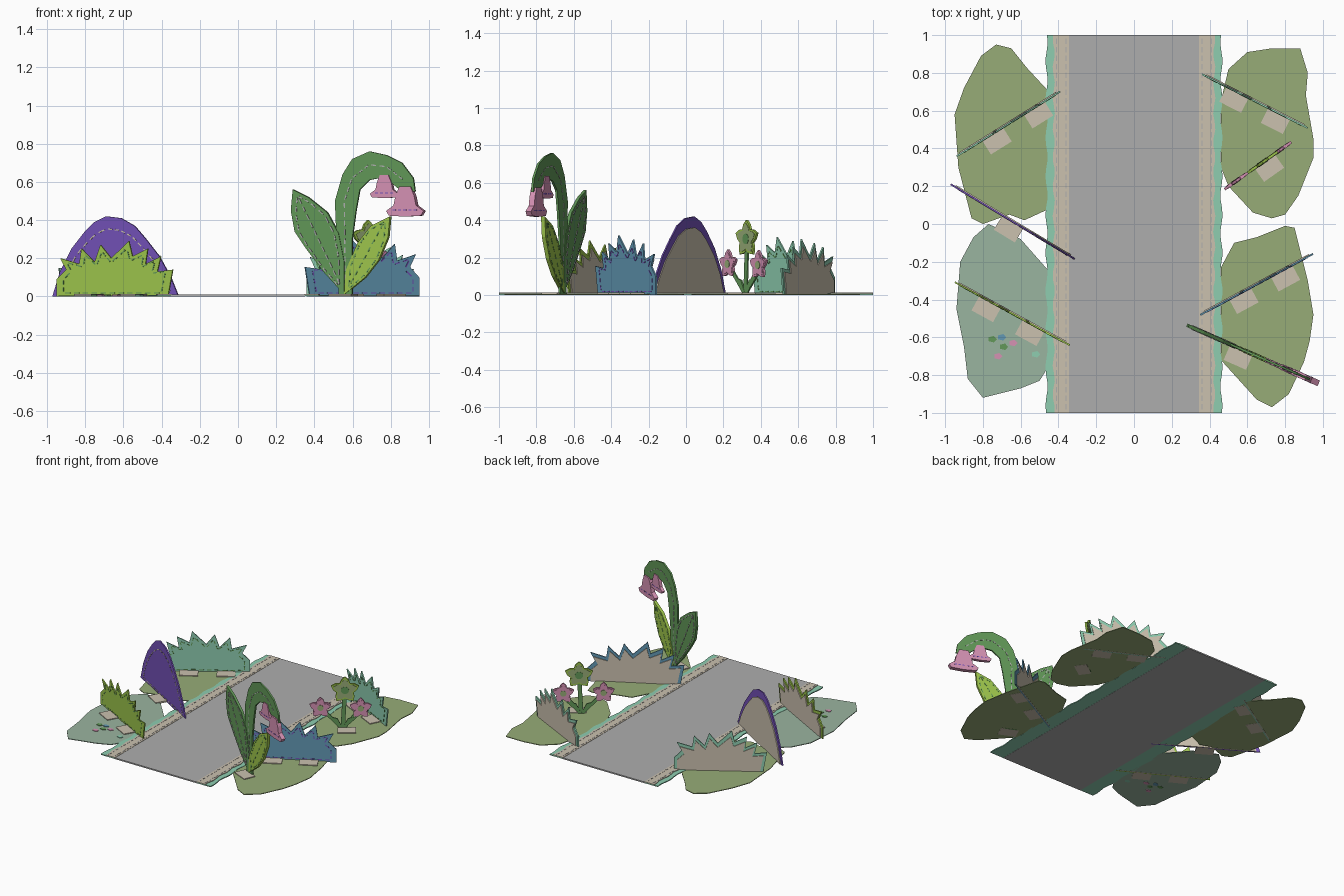
import bpy
import bmesh
import math
from mathutils import Vector

cube = bpy.data.objects.get("Cube")
if cube:
    bpy.data.objects.remove(cube, do_unlink=True)


def material(name, *srgb):
    linear = [((c / 255 + 0.055) / 1.055) ** 2.4 for c in srgb] + [1.0]
    mat = bpy.data.materials.new(name)
    mat.use_nodes = True
    mat.diffuse_color = linear
    mat.node_tree.nodes["Principled BSDF"].inputs["Base Color"].default_value = linear
    return mat


GREY = material("road grey", 174, 174, 174)
TAN = material("cardboard tan", 203, 193, 175)
MINT = material("mint felt", 142, 205, 176)
OLIVE = material("olive felt", 151, 172, 119)
SAGE = material("sage felt", 154, 181, 160)
PURPLE = material("purple felt", 117, 82, 186)
LIME = material("lime felt", 158, 198, 76)
BLUE = material("blue felt", 98, 152, 180)
LEAF = material("leaf green felt", 98, 152, 88)
PINK = material("pink felt", 214, 146, 180)


# Frames map flat pattern coordinates and a layer depth into space
def ground(x, y, depth):
    return Vector((x, y, depth))


class Stand:
    """Upright plane through two ground points; patterns use x and z."""

    def __init__(self, start, end):
        self.a, self.b = Vector(start), Vector(end)
        self.dir = (self.b - self.a).normalized()
        self.front = Vector((self.dir.y, -self.dir.x))

    def __call__(self, x, z, depth):
        t = (x - self.a.x) / (self.b.x - self.a.x)
        p = self.a.lerp(self.b, t) + self.front * depth
        return Vector((p.x, p.y, z))


def finish(name, bm, mat):
    bmesh.ops.recalc_face_normals(bm, faces=bm.faces)
    mesh = bpy.data.meshes.new(name)
    bm.to_mesh(mesh)
    bm.free()
    mesh.materials.append(mat)
    obj = bpy.data.objects.new(name, mesh)
    bpy.context.collection.objects.link(obj)


def add_plate(bm, pts, frame, low, high):
    a = [bm.verts.new(frame(u, v, low)) for u, v in pts]
    b = [bm.verts.new(frame(u, v, high)) for u, v in pts]
    bm.faces.new(a)
    bm.faces.new(b[::-1])
    for i in range(len(pts)):
        j = (i + 1) % len(pts)
        bm.faces.new((a[i], a[j], b[j], b[i]))


def plate(name, pts, mat, frame, low, high):
    bm = bmesh.new()
    add_plate(bm, pts, frame, low, high)
    finish(name, bm, mat)


def scaled(pts, su, sv, centre=None):
    cu = sum(p[0] for p in pts) / len(pts)
    cv = sum(p[1] for p in pts) / len(pts)
    cu, cv = centre or (cu, cv)
    return [(cu + (u - cu) * su, cv + (v - cv) * sv) for u, v in pts]


def stitches(name, path, mat, frame, low, high, closed=False, step=0.045):
    """Row of short thread dashes along a path."""
    bm = bmesh.new()
    pts = [Vector(p) for p in path]
    if closed:
        pts.append(pts[0])
    for p, q in zip(pts, pts[1:]):
        length = (q - p).length
        count = max(1, round(length / step))
        d = (q - p) / count
        side = Vector((-d.y, d.x)).normalized() * 0.003
        for i in range(count):
            s, e = p + d * (i + 0.2), p + d * (i + 0.8)
            add_plate(bm, [s - side, e - side, e + side, s + side], frame, low, high)
    finish(name, bm, mat)


# Road with its two layered, wavy borders
plate("road", [(-.35, -1), (.35, -1), (.35, 1), (-.35, 1)], GREY, ground, 0, .01)


def wavy(inner, outer, amp, freq, s):
    ys = [-1 + i / 24 for i in range(49)]
    edge = [(s * (outer + amp * math.sin(freq * y)), y) for y in ys]
    return [(s * inner, -1)] + edge + [(s * inner, 1)]


for side, s in (("left", 1), ("right", -1)):
    plate(side + "_felt_border", wavy(.345, .463, .006, 31, s), MINT, ground, .001, .008)
    plate(side + "_cardboard_border", wavy(.345, .425, .006, 40, s), TAN, ground, .008, .012)
    for x in (.36, .41):
        stitches(side + "_border_stitches", [(s * x, -.99), (s * x, .99)],
                 GREY, ground, .011, .0135)

# Ground mats
MATS = {
    "back_right_mat": (OLIVE, [
        (-.73, .95), (-.65, .93), (-.57, .83), (-.45, .7), (-.45, .08), (-.58, .02),
        (-.66, .05), (-.8, 0), (-.86, .03), (-.93, .3), (-.95, .58), (-.9, .72), (-.81, .89)]),
    "front_right_mat": (SAGE, [
        (-.77, 0), (-.6, -.08), (-.45, -.25), (-.45, -.75), (-.5, -.83), (-.6, -.87),
        (-.8, -.92), (-.88, -.82), (-.9, -.65), (-.94, -.45), (-.92, -.2), (-.85, -.07)]),
    "back_left_mat": (OLIVE, [
        (.46, .65), (.5, .82), (.6, .91), (.73, .93), (.88, .93), (.92, .8), (.91, .68),
        (.95, .45), (.95, .35), (.87, .15), (.8, .05), (.73, .03), (.63, .06), (.5, .2), (.46, .3)]),
    "front_left_mat": (OLIVE, [
        (.73, -.97), (.65, -.93), (.46, -.72), (.46, -.23), (.53, -.1), (.65, -.07), (.8, -.01),
        (.85, -.02), (.92, -.3), (.95, -.48), (.93, -.62), (.9, -.73), (.82, -.9)]),
}
for name, (mat, pts) in MATS.items():
    plate(name, pts, mat, ground, .001, .006)

# Small felt scraps on the front right mat
for x, y, mat in ((-.75, -.61, LEAF), (-.7, -.6, BLUE), (-.69, -.65, LEAF),
                  (-.64, -.63, PINK), (-.72, -.7, PINK), (-.52, -.69, MINT)):
    ring = [(x + .024 * math.cos(k * 1.257), y + .018 * math.sin(k * 1.257)) for k in range(5)]
    plate("felt_scrap", ring, mat, ground, 0, .01)


def tabs(frame, xs):
    """Cardboard feet folded forward on the ground."""
    for x in xs:
        base = frame(x, 0, 0).to_2d()
        along, out = frame.dir * .065, frame.front * .09
        plate("cardboard_foot", [base - along, base + along, base + along + out,
                                 base - along + out], TAN, ground, 0, .012)


def backed_panel(name, pts, mat, thread, frame, foot_xs):
    """Felt sheet on a smaller cardboard backing, with a sewn edge."""
    mid = ((pts[0][0] + pts[-1][0]) / 2, 0)
    plate(name, pts, mat, frame, -.003, .006)
    plate(name + "_backing", scaled(pts, .93, .86, mid), TAN, frame, -.009, -.003)
    seam = [(x, z + .018) for x, z in scaled(pts, .88, .8, mid)]
    stitches(name + "_stitches", seam, thread, frame, .005, .008, closed=True)
    tabs(frame, foot_xs)


# Spiky bushes share one silhouette, given as position along and height
SPIKES = [(.02, 0), (.02, .09), (.1, .14), (.05, .2), (.21, .17), (.23, .25), (.34, .18),
          (.39, .27), (.48, .2), (.63, .29), (.66, .21), (.79, .25), (.77, .17),
          (.9, .21), (.87, .13), (1, .14), (.96, 0)]


def bush(name, start, end, mat, thread, grow, flip, foot_xs):
    span = end[0] - start[0]
    pts = [(start[0] + span * (1 - t if flip else t), h * grow) for t, h in SPIKES]
    backed_panel(name, pts, mat, thread, Stand(start, end), foot_xs)


bush("back_right_bush", (-.94, .36), (-.38, .71), MINT, LEAF, 1.07, True, (-.75, -.53))
bush("back_left_bush", (.35, .8), (.92, .51), MINT, LEAF, 1.03, False, (.55, .77))
bush("blue_bush", (.35, -.48), (.96, -.15), BLUE, PURPLE, 1.1, True, (.56, .78))
bush("lime_bush", (-.96, -.3), (-.34, -.64), LIME, LEAF, 1, False, (-.76, -.53))

# Purple mound
backed_panel("purple_mound", [
    (-.97, 0), (-.93, .13), (-.87, .25), (-.8, .34), (-.75, .39), (-.69, .42), (-.61, .41),
    (-.54, .37), (-.48, .3), (-.41, .21), (-.35, .1), (-.31, 0)],
    PURPLE, TAN, Stand((-.95, .2), (-.32, -.18)), (-.64,))

# Tall drooping bellflower
tall = Stand((.29, -.54), (.97, -.84))
tabs(tall, (.57,))
stem = [(.53, 0), (.51, .5), (.55, .64), (.6, .72), (.69, .76), (.78, .74), (.86, .7),
        (.92, .62), (.93, .55), (.86, .55), (.8, .6), (.74, .62), (.69, .61), (.64, .56),
        (.62, .45), (.6, .3), (.6, 0)]
plate("tall_stem", stem, LEAF, tall, -.006, .006)
stitches("stem_stitches", [(.565, .03), (.56, .5), (.6, .62), (.69, .69), (.78, .68), (.87, .61)],
         GREY, tall, -.008, .008)
leaf_left = [(.29, .56), (.37, .52), (.47, .44), (.53, .33), (.56, .18), (.56, .01),
             (.45, .13), (.36, .25), (.3, .34), (.28, .45)]
plate("dark_leaf", leaf_left, LEAF, tall, -.009, .009)
leaf_right = [(.56, .01), (.57, .14), (.63, .28), (.7, .37), (.8, .42), (.79, .31),
              (.74, .19), (.67, .1)]
plate("lime_leaf", leaf_right, LIME, tall, -.011, .011)
for name, pts, thread, vein in (("dark_leaf", leaf_left, GREY, [(.54, .06), (.32, .52)]),
                                ("lime_leaf", leaf_right, LEAF, [(.59, .06), (.77, .39)])):
    stitches(name + "_edge", scaled(pts, .8, .86), thread, tall, -.0125, .0125, closed=True)
    stitches(name + "_vein", vein, thread, tall, -.0125, .0125)

BELL = [(-.03, 0), (-.05, -.05), (-.06, -.1), (-.1, -.13), (-.085, -.155), (0, -.16),
        (.085, -.155), (.1, -.13), (.06, -.1), (.05, -.05), (.03, 0)]
for name, cx, cz, size, d in (("small_bell", .77, .635, .75, .012), ("large_bell", .88, .575, .98, .016)):
    pts = [(cx + u * size, cz + v * size) for u, v in BELL]
    plate(name, pts, PINK, tall, -d, d)
    hem = [(cx - .07 * size, cz - .125 * size), (cx + .07 * size, cz - .125 * size)]
    stitches(name + "_hem", hem, PURPLE, tall, -d - .001, d + .001, step=.03)

# Flower cluster
bed = Stand((.5, .2), (.84, .44))
tabs(bed, (.69,))


def bloom(name, x, z, r, mat, rim, core):
    def ring(radius, lobe):
        return [(x + bed.dir.x * radius * (1 + lobe * math.cos(k * math.pi / 2)) * math.sin(k * math.pi / 10),
                 z + radius * (1 + lobe * math.cos(k * math.pi / 2)) * math.cos(k * math.pi / 10))
                for k in range(20)]
    plate(name, ring(r * .82, .24), rim, bed, -.006, .008)
    plate(name + "_petals", ring(r * .68, .24), mat, bed, -.008, .01)
    plate(name + "_centre", ring(r * .28, 0), core, bed, -.01, .012)


for name, x, z, r, mat, rim, core in (("pink_bloom_right", .54, .165, .078, PINK, PINK, OLIVE),
                                      ("pink_bloom_left", .77, .16, .078, PINK, PINK, OLIVE),
                                      ("green_bloom", .68, .3, .1, OLIVE, LIME, LEAF)):
    plate(name + "_stem", [(.655, 0), (.68, 0), (x + .012, z), (x - .012, z)], LEAF, bed, -.004, .004)
    bloom(name, x, z, r, mat, rim, core)
for s in (-1, 1):
    blade = [(.667, .01), (.667 + s * .04, .04), (.667 + s * .09, .1), (.667 + s * .03, .08)]
    plate("flower_leaf", blade, LEAF, bed, -.005, .005)
